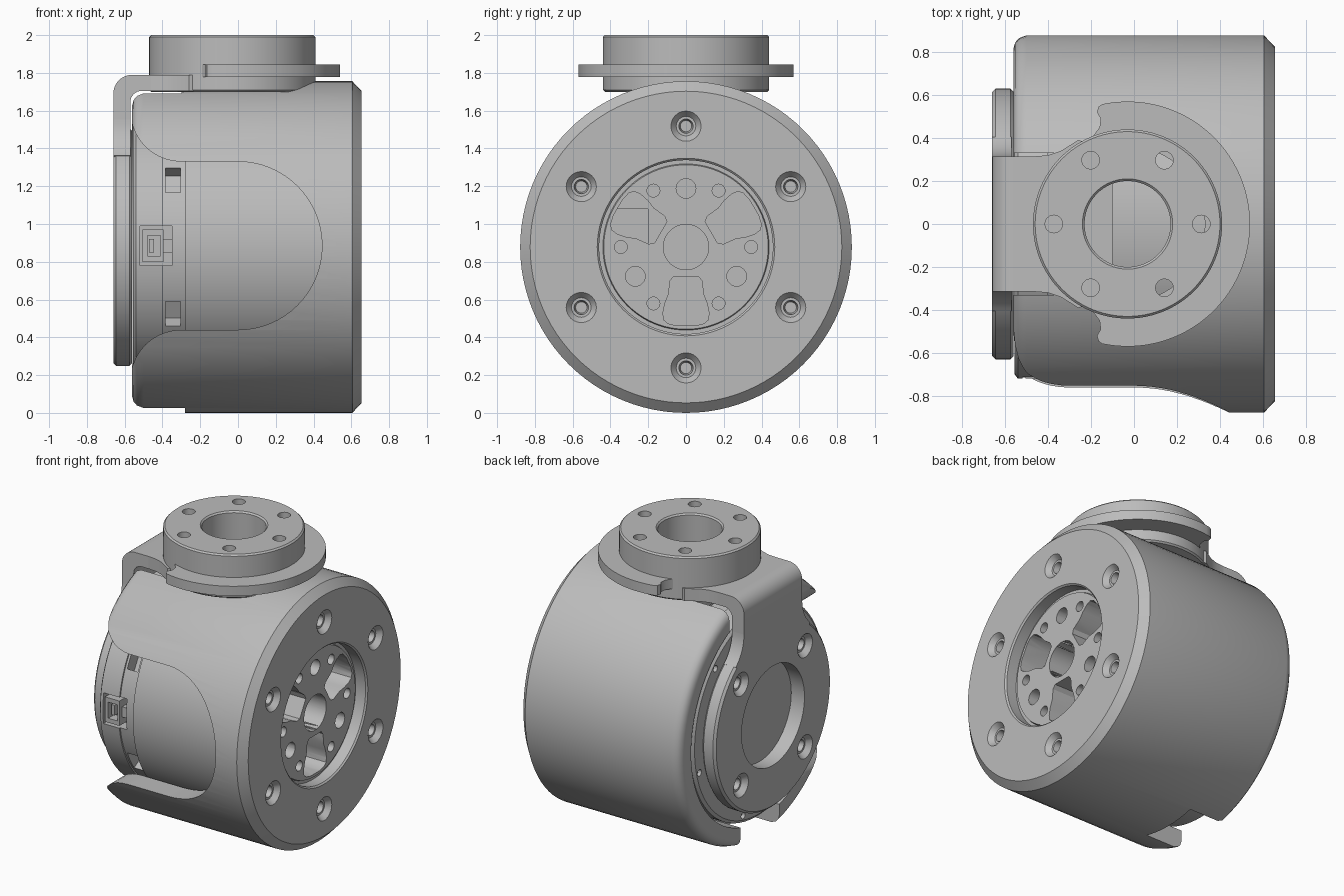
import bpy, bmesh
from math import sin, cos, pi, radians
from mathutils import Vector

cube = bpy.data.objects.get("Cube")
if cube:
    bpy.data.objects.remove(cube)

grey = bpy.data.materials.new("metal grey")
grey.use_nodes = True
GREY = (0.5, 0.5, 0.5, 1)
grey.diffuse_color = GREY
grey.node_tree.nodes["Principled BSDF"].inputs["Base Color"].default_value = GREY

CZ = 0.878      # height of the housing axis
TOP_X = -0.03   # axis of the mounting hub


def finish(name, bm):
    bmesh.ops.recalc_face_normals(bm, faces=bm.faces)
    me = bpy.data.meshes.new(name)
    bm.to_mesh(me)
    bm.free()
    me.materials.append(grey)
    ob = bpy.data.objects.new(name, me)
    bpy.context.collection.objects.link(ob)
    return ob


def lathe(name, profile, centre=(0, 0, CZ), axis="X", seg=96):
    """Revolve a closed (along, radius) profile about an axis through centre."""
    bm = bmesh.new()
    c = Vector(centre)
    rings = []
    for t, r in profile:
        ring = []
        for i in range(seg if r > 0 else 1):
            a = 2 * pi * i / seg
            u, v = r * cos(a), r * sin(a)
            ring.append(bm.verts.new(c + Vector((t, u, v) if axis == "X" else (u, v, t))))
        rings.append(ring)
    for k, a in enumerate(rings):
        b = rings[(k + 1) % len(rings)]
        if len(a) == len(b) == 1:
            continue
        for i in range(seg):
            j = (i + 1) % seg
            quad = [a[i % len(a)], a[j % len(a)], b[j % len(b)], b[i % len(b)]]
            bm.faces.new(list(dict.fromkeys(quad)))
    return finish(name, bm)


def prism(name, pts, axis, lo, hi):
    """Extrude a 2D outline along an axis from lo to hi."""
    bm = bmesh.new()
    place = {"X": lambda p, t: (t, p[0], p[1]),
             "Y": lambda p, t: (p[0], t, p[1]),
             "Z": lambda p, t: (p[0], p[1], t)}[axis]
    a = [bm.verts.new(place(p, lo)) for p in pts]
    b = [bm.verts.new(place(p, hi)) for p in pts]
    bm.faces.new(a)
    bm.faces.new(b)
    for i in range(len(pts)):
        j = (i + 1) % len(pts)
        bm.faces.new([a[i], a[j], b[j], b[i]])
    return finish(name, bm)


def box(name, x, y, z):
    return prism(name, [(x[0], z[0]), (x[1], z[0]), (x[1], z[1]), (x[0], z[1])], "Y", *y)


def arc(cx, cy, r, a0, a1, n=16):
    return [(cx + r * cos(radians(a0 + (a1 - a0) * i / n)),
             cy + r * sin(radians(a0 + (a1 - a0) * i / n))) for i in range(n + 1)]


def cut(ob, *cutters):
    bpy.context.view_layer.objects.active = ob
    for c in cutters:
        c.hide_render = True
        m = ob.modifiers.new("cut", "BOOLEAN")
        m.operation, m.solver, m.object = "DIFFERENCE", "EXACT", c
        bpy.ops.object.modifier_apply(modifier=m.name)
        bpy.data.objects.remove(c)


def polar(r, deg):
    return r * cos(radians(deg)), CZ + r * sin(radians(deg))


def hole(r, deg, radius, x0, x1, seg=24):
    y, z = polar(r, deg)
    return lathe("hole", [(x0, 0), (x0, radius), (x1, radius), (x1, 0)], (0, y, z), seg=seg)


def screw_hole(r, deg, face, inward):
    y, z = polar(r, deg)
    steps = [(-.02, 0), (-.02, .08), (0, .08), (.035, .052), (.035, .038), (.08, .03), (.08, 0)]
    return lathe("screw_hole", [(face + inward * t, q) for t, q in steps], (0, y, z), seg=24)


# Outer housing: open behind, chamfered front rim and recessed output face
housing = lathe("housing", [
    (-.56, .745), (-.56, .82), (-.553, .845), (-.535, .865), (-.50, .878),
    (.605, .878), (.655, .825), (.655, .47), (.645, .46), (.57, .46), (.57, .44),
    (.585, .435), (.585, 0), (.34, 0), (.34, .745)])

# Side window with flared mouth
window = ([(-.7, 1.60)] + arc(-.30, 1.60, .27, 180, 270, 10) + arc(0, .885, .445, 90, -90, 32)
          + arc(-.30, .17, .27, 90, 180, 10) + [(-.7, .17)])
cut(housing, prism("window_cutter", window, "Y", -1, -.2),
    box("bottom_notch", (-.7, -.28), (-.21, .21), (-.1, .3)),
    box("top_notch", (-.7, -.30), (-.33, .33), (1.5, 1.9)))

# Output face: rim screws, centre bore, small holes
for k in range(6):
    cut(housing, screw_hole(.64, 30 + 60 * k, .655, -1), hole(.345, 60 * k, .034, .45, .62))
cut(housing, hole(0, 0, .12, .40, .62, 48))

# Three rounded pockets alternating with round holes
half = [(.155, .065), (.18, .085), (.25, .092), (.30, .112), (.35, .122), (.385, .118),
        (.405, .095), (.416, .05)]
outline = half + [(r, -w) for r, w in reversed(half)]
for k in range(3):
    a = radians(30 + 120 * k)
    pts = [(r * cos(a) - w * sin(a), CZ + r * sin(a) + w * cos(a)) for r, w in outline]
    cut(housing, prism("pocket", pts, "X", .40, .62), hole(.31, 90 + 120 * k, .052, .45, .62))

# Inner motor body with end disc and slotted band
body = lathe("inner_body", [
    (-.555, 0), (-.555, .70), (-.54, .72), (-.40, .72), (-.40, .71), (-.28, .71),
    (-.28, .738), (.45, .738), (.45, .5), (.3, .5), (.3, 0)])
for k in range(6):
    a = 30 + 60 * k
    y, z = polar(.70, a)
    slot = prism("slot", [(.06, .075), (-.08, .075), (-.08, -.075), (.06, -.075)], "X", -.385, -.305)
    slot.rotation_euler.x = radians(a)
    slot.location = (0, y, z)
    bpy.context.view_layer.update()
    cut(body, slot, hole(.67, a + 15, .022, -.6, -.53, 16))

# Cable socket in the side of the end disc
cut(body, box("socket_pocket", (-.52, -.35), (-.9, -.62), (.78, .99)))
socket = box("cable_socket", (-.505, -.395), (-.72, -.60), (.80, .97))
cut(socket, box("socket_opening", (-.48, -.41), (-.8, -.65), (.83, .94)))
box("socket_tongue", (-.47, -.445), (-.70, -.62), (.85, .92))
box("socket_latch", (-.395, -.35), (-.69, -.60), (.85, .92))

# Rear bracket: ring, neck blending into the arm, and bent arm
ring = lathe("bracket_ring", [
    (-.66, .34), (-.66, .615), (-.645, .63), (-.575, .63), (-.56, .615), (-.56, .34)])
for k in range(4):
    cut(ring, screw_hole(.49, 45 + 90 * k, -.66, 1))
side = arc(.565, CZ + .675, .25, 230, 180, 10)
prism("bracket_neck", [(.33, CZ + .43)] + side + [(-y, z) for y, z in reversed(side)]
      + [(-.33, CZ + .43)], "X", -.66, -.57)
arm = ([(-.57, 1.45), (-.66, 1.45)] + arc(-.56, 1.69, .10, 180, 90, 10) + [(-.2, 1.79), (-.2, 1.705)]
       + arc(-.51, 1.645, .06, 90, 180, 8))
prism("bracket_arm", arm, "Y", -.315, .315)
flare = [(-.46, .315), (-.40, .32), (-.34, .34), (-.26, .39), (-.1, .35)]
prism("arm_flare", flare + [(x, -y) for x, y in reversed(flare)], "Z", 1.705, 1.79)

# Mounting hub with bore and bolt holes
hub = lathe("mounting_hub", [
    (1.70, .20), (1.70, .43), (1.71, .44), (1.99, .44), (2.0, .43), (2.0, .21), (1.99, .20)],
    (TOP_X, 0, 0), "Z")
for k in range(6):
    a = radians(60 * k)
    cut(hub, lathe("bolt_hole", [(1.6, 0), (1.6, .041), (2.1, .041), (2.1, 0)],
                   (TOP_X + .343 * cos(a), .343 * sin(a), 0), "Z", 24))

# Crescent flange around the hub
tip = [(-.165, .545), (-.172, .52), (-.155, .49), (-.16, .45), (-.19, .41), (-.17, .36)]
crescent = arc(TOP_X, 0, .57, -102, 102, 60) + tip
hook = [(x, -y) for x, y in reversed(tip)]
inner = arc(TOP_X, 0, .36, 100, -100, 40)
prism("crescent_flange", crescent + inner + hook, "Z", 1.778, 1.845)

# Smooth round surfaces, keep edges crisp
bpy.ops.object.select_all(action="DESELECT")
for ob in bpy.context.scene.objects:
    if ob.type == "MESH" and grey.name in ob.data.materials:
        ob.select_set(True)
        bpy.context.view_layer.objects.active = ob
bpy.ops.object.shade_smooth_by_angle(angle=radians(30))
